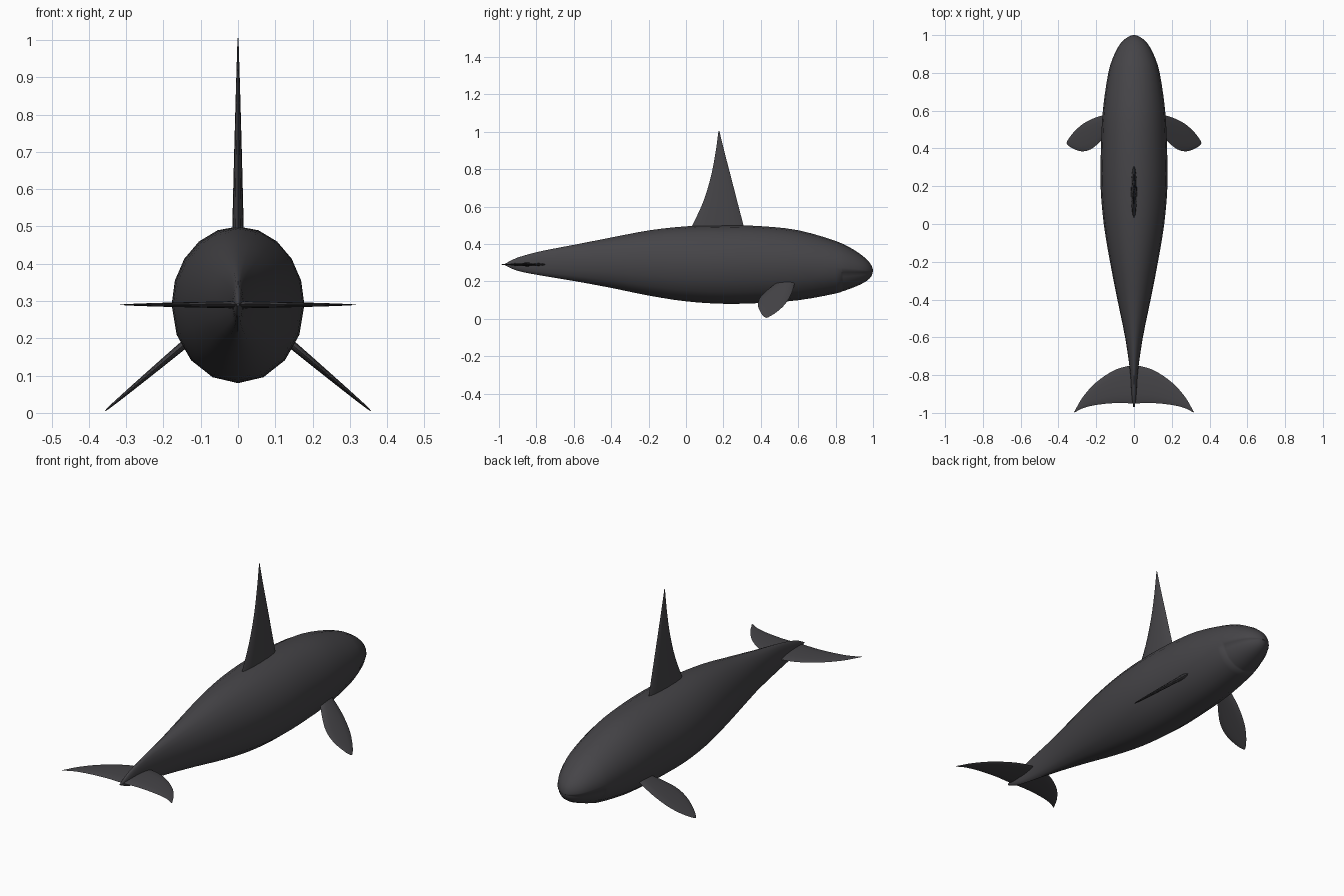
import bpy, bmesh, math
from mathutils import Vector

cube = bpy.data.objects.get("Cube")
if cube:
    bpy.data.objects.remove(cube)

skin = bpy.data.materials.new("charcoal skin")
skin.use_nodes = True
COLOUR = (0.06, 0.058, 0.064, 1)
skin.diffuse_color = COLOUR
skin.node_tree.nodes["Principled BSDF"].inputs["Base Color"].default_value = COLOUR


def finish(name, bm, angle):
    bmesh.ops.recalc_face_normals(bm, faces=bm.faces)
    mesh = bpy.data.meshes.new(name)
    bm.to_mesh(mesh)
    bm.free()
    mesh.materials.append(skin)
    obj = bpy.data.objects.new(name, mesh)
    bpy.context.collection.objects.link(obj)
    bpy.ops.object.select_all(action='DESELECT')
    obj.select_set(True)
    bpy.context.view_layer.objects.active = obj
    bpy.ops.object.shade_smooth_by_angle(angle=math.radians(angle))
    return obj


def loft(rings):
    """Skin a list of closed rings and cap both ends."""
    bm = bmesh.new()
    loops = [[bm.verts.new(p) for p in ring] for ring in rings]
    for a, b in zip(loops, loops[1:]):
        for i in range(len(a)):
            j = (i + 1) % len(a)
            bm.faces.new((a[i], a[j], b[j], b[i]))
    bm.faces.new(loops[0])
    bm.faces.new(loops[-1])
    return bm


def smooth(points, steps):
    """Catmull-Rom curve through the points."""
    pts = [Vector(p) for p in points]
    pts = [2 * pts[0] - pts[1]] + pts + [2 * pts[-1] - pts[-2]]
    out = []
    for a, b, c, d in zip(pts, pts[1:], pts[2:], pts[3:]):
        for s in range(steps):
            t = s / steps
            out.append(b + (c - a) * t / 2 + (a - 2.5 * b + 2 * c - d / 2) * t * t
                       + (1.5 * (b - c) + (d - a) / 2) * t ** 3)
    return out + [pts[-2]]


# Body: y, top z, bottom z, half width
profile = [(-.97, .293, .287, .004), (-.9, .327, .256, .013), (-.78, .36, .232, .021),
           (-.6, .395, .202, .047), (-.4, .434, .165, .088), (-.2, .472, .124, .127),
           (0, .494, .093, .16), (.2, .5, .08, .177), (.4, .495, .084, .175),
           (.6, .473, .099, .165), (.8, .416, .135, .136), (.9, .367, .167, .103),
           (.96, .323, .196, .068), (.99, .288, .222, .032), (1, .259, .246, .007)]
angles = [math.radians(18 * i) for i in range(-5, 6)]
angles += [math.radians(90 + 22.5 * i) for i in range(1, 8)]


def ring(station):
    y, top, bottom, w = station
    mid, h = (top + bottom) / 2, (top - bottom) / 2
    return [(w * math.sin(a), y, mid + h * math.cos(a)) for a in angles]


bm = loft([ring(s) for s in smooth([Vector(p) for p in profile], 3)])

# Lower jaw: outlined by a fine groove cut into the head
for point, normal in (((0, .83, 0), (0, 1, 0)), ((0, 0, .25), (0, 0, 1))):
    head = [f for f in bm.faces if f.calc_center_median().y > .75]
    verts = {v for f in head for v in f.verts}
    edges = {e for f in head for e in f.edges}
    bmesh.ops.bisect_plane(bm, geom=list(verts) + list(edges) + head,
                           plane_co=point, plane_no=normal)
bmesh.ops.recalc_face_normals(bm, faces=bm.faces)
jaw = [f for f in bm.faces
       if f.calc_center_median().y > .83 and f.calc_center_median().z < .25]
bmesh.ops.inset_region(bm, faces=jaw, thickness=.002, depth=-.002, use_even_offset=True)
finish("body", bm, 50)


def fin(name, lead, trail, thickness, normal, steps=4, mirror=False):
    """Lens-shaped blade between a leading and a trailing edge, root to tip."""
    normal = Vector(normal).normalized()
    leads, trails = smooth(lead, steps), smooth(trail, steps)
    rings, n = [], 6
    for i, (a, b) in enumerate(zip(leads, trails)):
        half = thickness * (1 - .92 * i / (len(leads) - 1))
        section = []
        for k in range(2 * n):
            t = math.pi * k / n
            section.append(a.lerp(b, (1 - math.cos(t)) / 2) + normal * half * math.sin(t))
        rings.append(section)
    sides = (("left_", 1), ("right_", -1)) if mirror else (("", 1),)
    for prefix, sign in sides:
        bm = loft([[(p.x * sign, p.y, p.z) for p in r] for r in rings])
        finish(prefix + name, bm, 40)


# Tall dorsal fin
fin("dorsal_fin",
    [(0, .315, .47), (0, .276, .62), (0, .24, .76), (0, .206, .89), (0, .178, 1.005)],
    [(0, .02, .47), (0, .09, .62), (0, .133, .76), (0, .158, .89), (0, .174, 1.005)],
    .016, (1, 0, 0))

# Tail flukes, swept back to a point
fin("tail_fluke",
    [(0, -.745, .29), (.1, -.772, .29), (.2, -.838, .29), (.27, -.915, .29), (.317, -.995, .29)],
    [(0, -.95, .29), (.1, -.948, .29), (.2, -.958, .29), (.27, -.975, .29), (.314, -.998, .29)],
    .01, (0, 0, 1), mirror=True)


# Pectoral flippers, lying in a plane that slopes down and outwards
def slope(points):
    return [(x, y, .187 - (x - .14) * .84) for x, y in points]


fin("flipper",
    slope([(.12, .585), (.2, .565), (.27, .53), (.32, .485), (.35, .445), (.357, .43)]),
    slope([(.12, .5), (.18, .435), (.23, .395), (.28, .385), (.33, .403), (.352, .42)]),
    .012, (.84, 0, 1), mirror=True)
